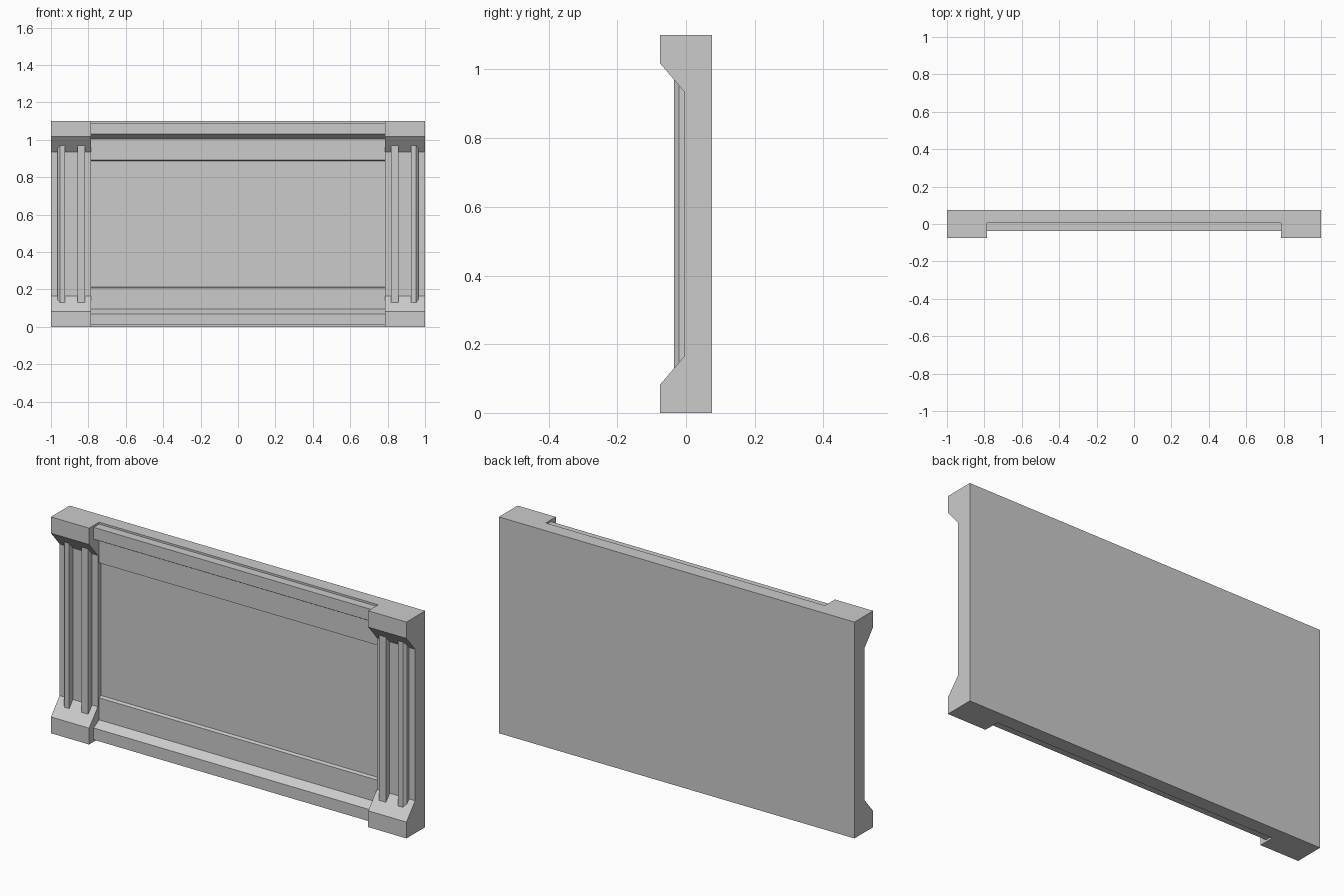
import bpy
import bmesh

cube = bpy.data.objects.get("Cube")
if cube:
    bpy.data.objects.remove(cube, do_unlink=True)

# One plain stone colour
stone = bpy.data.materials.new("grey stone")
stone.use_nodes = True
grey = (0.6, 0.6, 0.6, 1)
stone.diffuse_color = grey
stone.node_tree.nodes["Principled BSDF"].inputs["Base Color"].default_value = grey

H = 1.1        # overall height
BACK = 0.075   # back plane
INNER = 0.785  # inner edge of the pilasters


def prism(name, outline, place, start, end):
    """Extrude a closed 2D outline from start to end; place maps it to 3D."""
    bm = bmesh.new()
    rings = [[bm.verts.new(place(a, b, t)) for a, b in outline] for t in (start, end)]
    bm.faces.new(rings[0])
    bm.faces.new(rings[1])
    n = len(outline)
    for i in range(n):
        j = (i + 1) % n
        bm.faces.new((rings[0][i], rings[0][j], rings[1][j], rings[1][i]))
    bmesh.ops.recalc_face_normals(bm, faces=bm.faces)
    mesh = bpy.data.meshes.new(name)
    bm.to_mesh(mesh)
    bm.free()
    mesh.materials.append(stone)
    obj = bpy.data.objects.new(name, mesh)
    bpy.context.collection.objects.link(obj)
    return obj


def mirrored(lower):
    """Complete a lower (y, z) profile with its reflection about mid height."""
    return lower + [(y, H - z) for y, z in reversed(lower)]


def along_x(y, z, x):
    return (x, y, z)


def along_z(x, y, z):
    return (x, y, z)


# Central panel with moulded rails and a shallow recessed field
panel = mirrored([(BACK, 0), (0.005, 0), (0.005, 0.01), (-0.038, 0.01),
                  (-0.038, 0.07), (0.005, 0.095), (0.005, 0.207), (0.022, 0.212)])
prism("central_panel", panel, along_x, -INNER, INNER)

# Pilasters with sloped base and capital, each carrying two raised ribs
pilaster = mirrored([(BACK, 0), (-0.075, 0), (-0.075, 0.083), (-0.005, 0.165)])
inner_rib = [(0.818, 0.0), (0.818, -0.035), (0.857, -0.035), (0.857, 0.0)]
outer_rib = [(0.925, 0.0), (0.925, -0.035), (0.952, -0.035), (0.966, -0.02), (0.966, 0.0)]
for side, s in (("left", 1), ("right", -1)):
    prism(side + "_pilaster", pilaster, along_x, s * INNER, s)
    for label, rib in (("inner", inner_rib), ("outer", outer_rib)):
        outline = [(s * x, y) for x, y in rib]
        prism(f"{side}_{label}_rib", outline, along_z, 0.125, H - 0.125)
